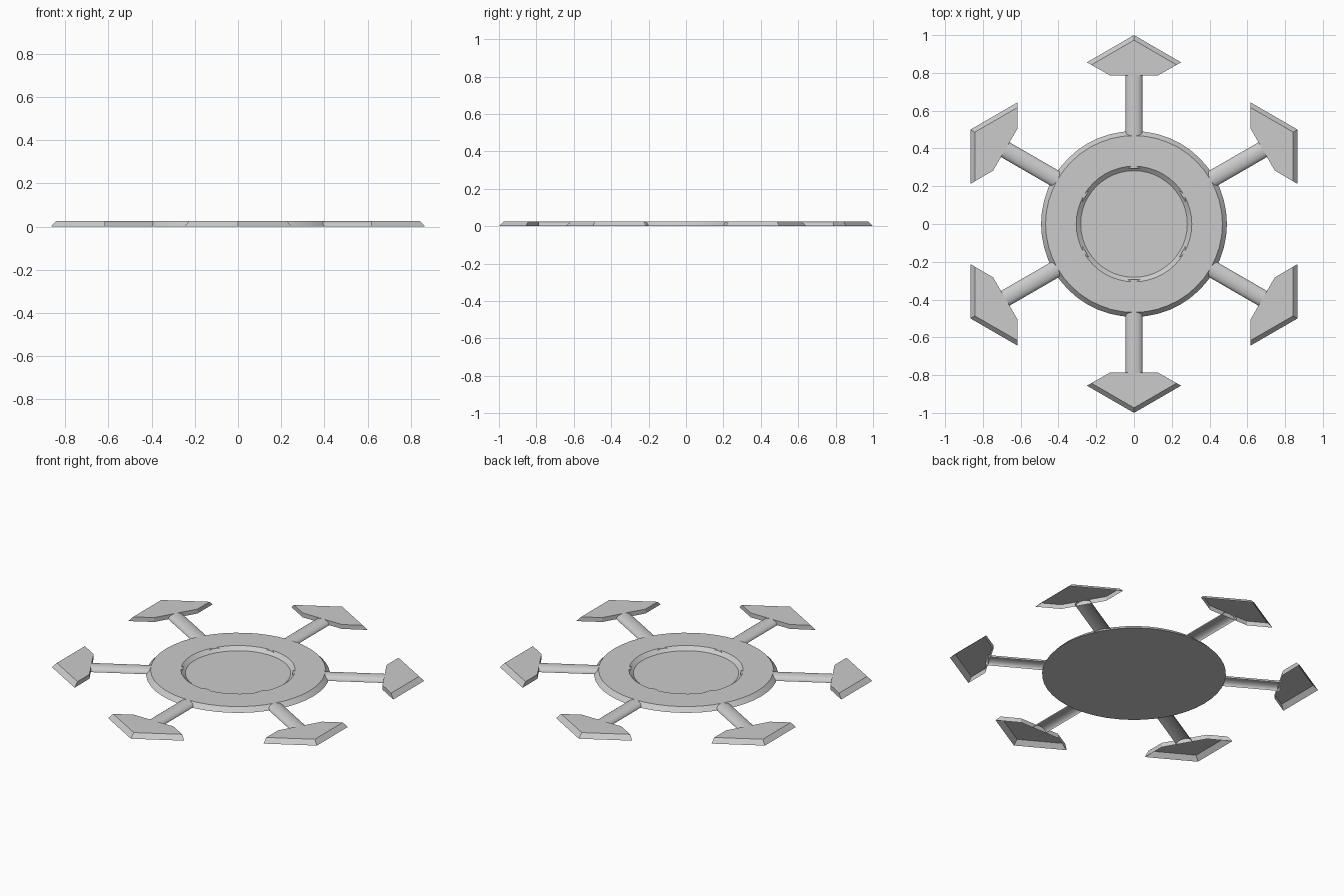
import bpy, bmesh
from math import pi, sin, cos
from mathutils import Matrix

if "Cube" in bpy.data.objects:
    bpy.data.objects.remove(bpy.data.objects["Cube"])

H = 0.026          # overall thickness
SIDES = 48


def finish(bm, name, smooth=True):
    bmesh.ops.remove_doubles(bm, verts=bm.verts, dist=1e-5)
    mesh = bpy.data.meshes.new(name)
    bm.to_mesh(mesh)
    bm.free()
    ob = bpy.data.objects.new(name, mesh)
    bpy.context.collection.objects.link(ob)
    if smooth:
        bpy.ops.object.select_all(action='DESELECT')
        ob.select_set(True)
        bpy.context.view_layer.objects.active = ob
        bpy.ops.object.shade_smooth_by_angle(angle=pi / 6)
    return ob


def bridge(bm, a, b, closed=True):
    n = len(a)
    for i in range(n if closed else n - 1):
        j = (i + 1) % n
        bm.faces.new((a[i], a[j], b[j], b[i]))


# Hub: bevelled disc with a shallow sloped recess, closed below
bm = bmesh.new()
rings = []
for r, z in [(0.492, 0), (0.468, H), (0.306, H), (0.282, 0.006)]:
    rings.append([bm.verts.new((r * cos(2 * pi * i / SIDES), r * sin(2 * pi * i / SIDES), z))
                  for i in range(SIDES)])
for a, b in zip(rings, rings[1:]):
    bridge(bm, a, b)
bm.faces.new(rings[0][::-1])
bm.faces.new(rings[-1])
finish(bm, "hub_disc")

# Arrowhead outlines: right half of base and of top, mirrored about the axis
base_half = [(0.128, 0.787), (0.249, 0.856)]
top_half = [(0.128, 0.787), (0.2255, 0.8425)]


def outline(bm, half, tip, z):
    pts = half + [(0, tip)] + [(-x, y) for x, y in reversed(half)]
    return [bm.verts.new((x, y, z)) for x, y in pts]


for k in range(6):
    turn = Matrix.Rotation(k * pi / 3, 4, 'Z')

    # Spoke: low half-round bar, open underneath
    bm = bmesh.new()
    ends = []
    for y in (0.295, 0.80):
        ends.append([bm.verts.new((0.045 * cos(pi * i / 16), y, (H + 0.0003) * sin(pi * i / 16)))
                     for i in range(17)])
    bridge(bm, ends[1], ends[0], closed=False)
    bm.faces.ensure_lookup_table()
    bmesh.ops.recalc_face_normals(bm, faces=bm.faces)
    if bm.faces[8].normal.z < 0:
        bmesh.ops.reverse_faces(bm, faces=bm.faces)
    bm.transform(turn)
    finish(bm, f"spoke_{k + 1}")

    # Arrowhead: sloped front edges, upright back edges, open underneath
    bm = bmesh.new()
    low = outline(bm, base_half, 1.0, 0)
    top = outline(bm, top_half, 0.973, H)
    bridge(bm, low, top)
    bm.faces.new(top)
    bm.transform(turn)
    finish(bm, f"arrowhead_{k + 1}", smooth=False)
